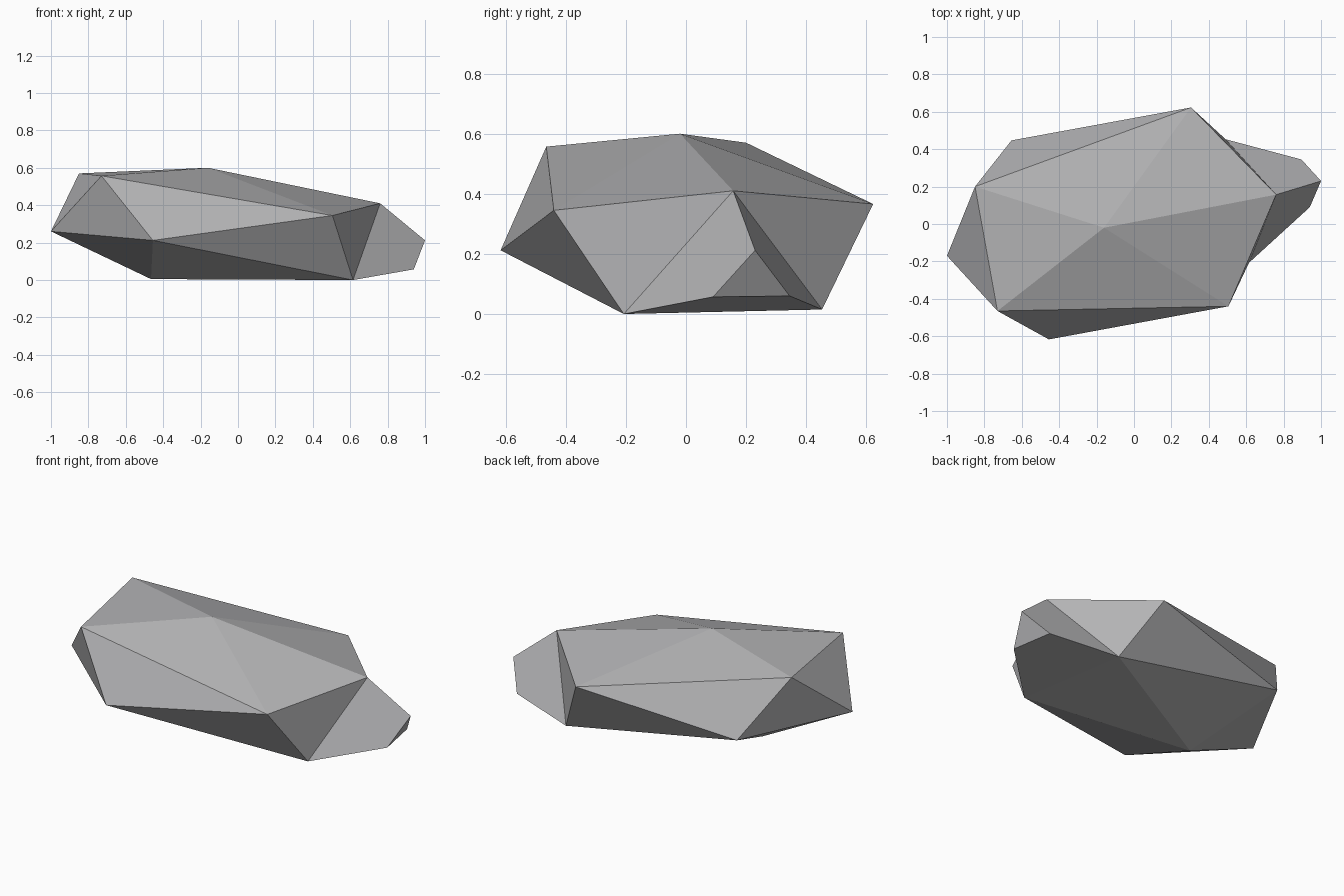
import bpy
import bmesh

cube = bpy.data.objects.get("Cube")
if cube:
    bpy.data.objects.remove(cube, do_unlink=True)

# Single stone colour
stone = bpy.data.materials.new("stone_grey")
stone.use_nodes = True
grey = (0.45, 0.45, 0.46, 1.0)
stone.diffuse_color = grey
stone.node_tree.nodes["Principled BSDF"].inputs["Base Color"].default_value = grey

# Irregular twelve-point boulder: two poles and two staggered rings of five
crown = (-0.16, -0.02, 0.60)
upper = [(-0.85, 0.20, 0.57), (-0.73, -0.465, 0.557), (0.505, -0.44, 0.345),
         (0.76, 0.157, 0.41), (0.305, 0.623, 0.366)]
lower = [(-1.0, -0.17, 0.26), (-0.455, -0.617, 0.212), (0.615, -0.207, 0.0),
         (0.49, 0.453, 0.015), (-0.655, 0.447, 0.23)]
base = (-0.465, -0.075, 0.005)

bm = bmesh.new()
top, bottom = bm.verts.new(crown), bm.verts.new(base)
up = [bm.verts.new(p) for p in upper]
low = [bm.verts.new(p) for p in lower]
side_faces = []
for i in range(5):
    j = (i + 1) % 5
    bm.faces.new((top, up[i], up[j]))
    bm.faces.new((up[i], low[i], up[j]))
    side_faces.append(bm.faces.new((low[i], low[j], up[j])))
    bm.faces.new((bottom, low[j], low[i]))

# Tapered spur extruded from one side facet
spur_tip = [(0.94, 0.09, 0.057), (0.895, 0.345, 0.06), (1.0, 0.23, 0.212)]
spur = bmesh.ops.extrude_discrete_faces(bm, faces=[side_faces[2]])["faces"][0]
for vert, point in zip(spur.verts, spur_tip):
    vert.co = point
bmesh.ops.recalc_face_normals(bm, faces=bm.faces)

mesh = bpy.data.meshes.new("boulder")
bm.to_mesh(mesh)
bm.free()
mesh.materials.append(stone)
boulder = bpy.data.objects.new("boulder", mesh)
bpy.context.collection.objects.link(boulder)
